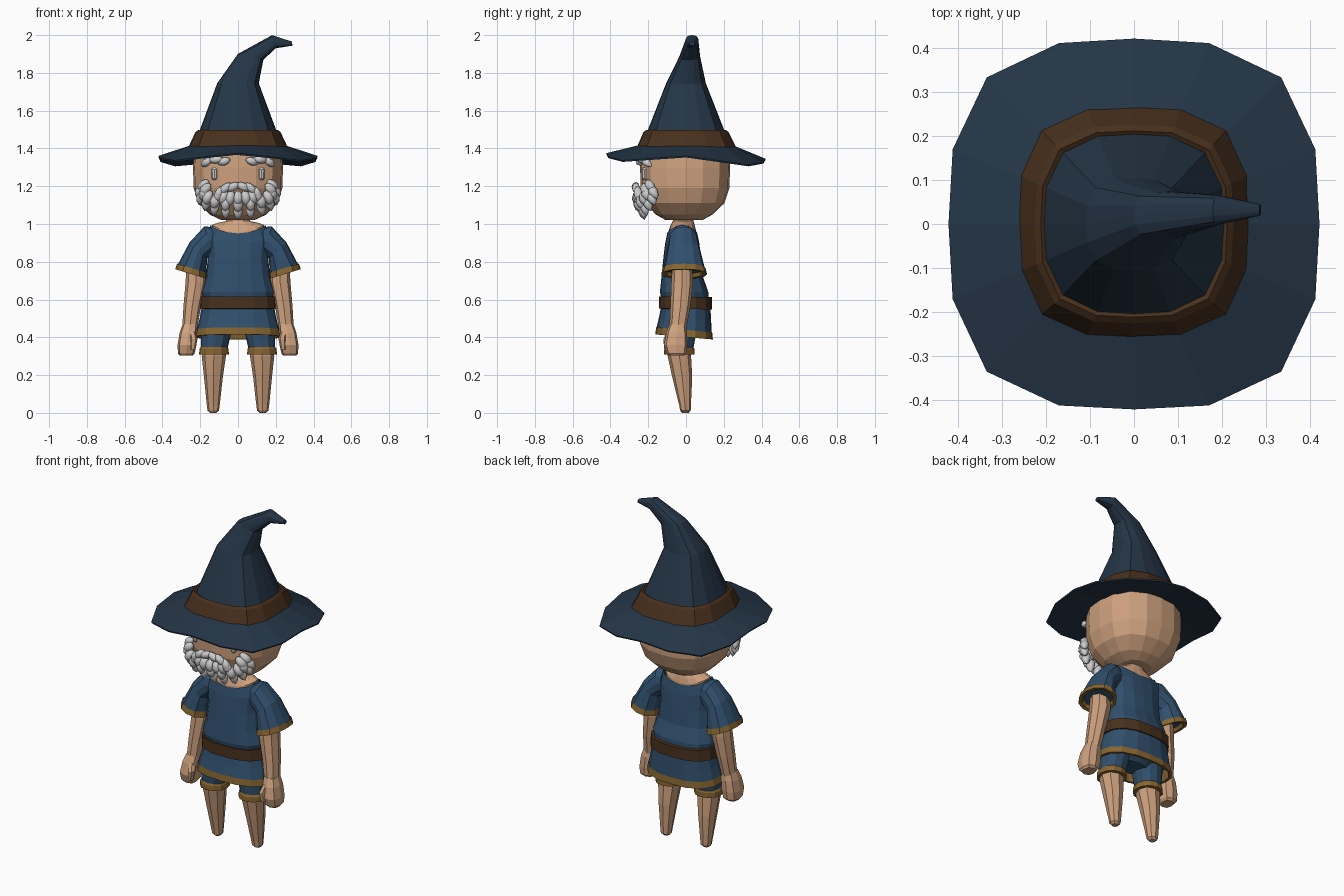
import bpy, bmesh
from math import sin, cos, pi, radians
from mathutils import Matrix, Vector, Euler


def material(name, rgb):
    m = bpy.data.materials.new(name)
    m.diffuse_color = (*rgb, 1)
    return m


HAT = material("hat_cloth", (.018, .036, .062))
BLUE = material("tunic_cloth", (.03, .078, .15))
SKIN = material("skin", (.62, .36, .21))
LEATHER = material("leather", (.065, .03, .012))
GOLD = material("gold_trim", (.24, .13, .03))
GREY = material("hair", (.55, .55, .55))
WHITE = material("eye_white", (.85, .85, .85))


def R(x, y, z, rx, ry=None, ty=0, tx=0, lift=0, drop=0):
    """One cross-section: centre, radii, tilt, raised sides, lowered corners."""
    return x, y, z, rx, ry or rx, ty, tx, lift, drop


def add_loft(bm, rings, n=16, p=2.6, mat=Matrix(), caps=(True, True), flip=1):
    """Bridge squarish rings into a skin."""
    loops = []
    for x, y, z, rx, ry, ty, tx, lift, drop in rings:
        rot = Euler((radians(tx), radians(ty), 0)).to_matrix()
        loop = []
        for i in range(n):
            a = 2 * pi * i / n
            c, s = cos(a), sin(a)
            r = (abs(c) ** p + abs(s) ** p) ** (-1 / p)
            v = rot @ Vector((rx * r * c, ry * r * s, lift * c * c - drop * sin(2 * a) ** 2))
            v += Vector((x, y, z))
            v.x *= flip
            loop.append(bm.verts.new(mat @ v))
        loops.append(loop)
    for a, b in zip(loops, loops[1:]):
        for i in range(n):
            j = (i + 1) % n
            bm.faces.new((a[i], a[j], b[j], b[i]))
    if caps[0]:
        bm.faces.new(loops[0])
    if caps[1]:
        bm.faces.new(loops[-1])


def finish(bm, name, mat, smooth=False):
    bmesh.ops.recalc_face_normals(bm, faces=bm.faces)
    for f in bm.faces:
        f.smooth = smooth
    me = bpy.data.meshes.new(name)
    bm.to_mesh(me)
    bm.free()
    me.materials.append(mat)
    ob = bpy.data.objects.new(name, me)
    bpy.context.collection.objects.link(ob)
    return ob


def loft(name, mat, rings, **kw):
    bm = bmesh.new()
    add_loft(bm, rings, **kw)
    return finish(bm, name, mat)


def pair(name, mat, rings, **kw):
    for side, s in (("right", 1), ("left", -1)):
        loft(f"{side}_{name}", mat, rings, flip=s, **kw)


# Hat
loft("hat_brim", HAT, [R(0, 0, 1.365, .19), R(0, 0, 1.352, .42, tx=-2, drop=.035),
                       R(0, 0, 1.36, .422, tx=-2, drop=.035), R(0, 0, 1.42, .24)], p=3)
loft("hat_cone", HAT, [R(0, 0, 1.41, .225), R(0, 0, 1.49, .205), R(0, 0, 1.745, .11, .105),
                       R(.067, .02, 1.885, .069, .055, ty=13),
                       R(.19, .032, 1.965, .036, .034, ty=74),
                       R(.287, .032, 1.955, .011, .013, ty=80)], p=2.9)
loft("hat_band", LEATHER, [R(0, 0, 1.395, .24), R(0, .003, 1.408, .262), R(0, 0, 1.485, .226),
                           R(0, 0, 1.497, .212), R(0, 0, 1.485, .195)], p=3.1)

# Head and neck
loft("head", SKIN, [R(0, -.01, 1.022, .09, .1), R(0, -.01, 1.05, .15), R(0, -.005, 1.11, .208),
                    R(0, -.005, 1.19, .235), R(0, -.005, 1.3, .238), R(0, -.005, 1.37, .234),
                    R(0, 0, 1.44, .19), R(0, 0, 1.47, .11)])
loft("neck", SKIN, [R(0, -.02, .93, .135, .075, lift=.04), R(0, -.02, .955, .138, .075, lift=.04),
                    R(0, -.018, .987, .105, .066, lift=.02), R(0, -.015, 1.015, .065, .055),
                    R(0, -.015, 1.05, .06, .055)], p=2.2)

# Tunic with belt and hem
loft("tunic_top", BLUE, [R(0, -.02, .95, .145, .08, lift=.045), R(0, -.02, .9, .172, .09, lift=.03),
                         R(0, -.02, .82, .16, .1), R(0, -.02, .72, .17, .11),
                         R(0, -.01, .64, .194, .128), R(0, -.005, .6, .185, .125)],
     caps=(False, True))
loft("belt", LEATHER, [R(0, -.003, .615, .18, .12), R(0, -.003, .615, .2, .14, tx=-1),
                       R(0, -.003, .55, .204, .141, tx=-1), R(0, -.003, .55, .18, .12)])
loft("tunic_skirt", BLUE, [R(0, 0, .58, .188, .128), R(0, -.005, .5, .203, .138, tx=-3),
                           R(0, -.01, .437, .219, .147, tx=-5)], caps=(True, False))
loft("skirt_trim", GOLD, [R(0, -.01, .44, .221, .149, tx=-5), R(0, -.01, .402, .228, .153, tx=-5),
                          R(0, -.01, .402, .212, .138, tx=-5), R(0, -.008, .46, .2, .13, tx=-5)],
     caps=(False, True))

# Sleeves
pair("sleeve", BLUE, [R(.13, -.015, .915, .07, .068, ty=-85), R(.155, -.015, .912, .078, .075, ty=-72),
                      R(.21, -.012, .86, .063, .088, ty=-42),
                      R(.245, -.01, .757, .08, .112, ty=-17)], n=12, p=2.3)
pair("sleeve_trim", GOLD, [R(.244, -.01, .766, .082, .114, ty=-17), R(.248, -.01, .735, .088, .121, ty=-17),
                           R(.246, -.01, .737, .072, .1, ty=-17), R(.24, -.01, .765, .062, .09, ty=-17)],
     n=12, p=2.3, caps=(False, True))

# Arms and hands
pair("arm", SKIN, [R(.22, -.02, .82, .05), R(.223, -.02, .69, .055, .058), R(.243, -.03, .56, .046, .053),
                   R(.255, -.043, .45, .04, .045)], n=8, p=2.2)
pair("hand", SKIN, [R(.255, -.045, .47, .038, .042), R(.263, -.05, .425, .046, .055),
                    R(.27, -.055, .36, .05, .062), R(.274, -.05, .315, .044, .052),
                    R(.274, -.05, .303, .034, .04)], n=8, p=3)
pair("thumb", SKIN, [R(.242, -.08, .43, .016, .02), R(.234, -.1, .39, .02, .022),
                     R(.24, -.1, .335, .014, .016)], n=6)

# Shorts
loft("shorts_seat", BLUE, [R(0, -.01, .55, .17, .115), R(0, -.015, .46, .175, .1),
                           R(0, -.02, .415, .09, .06)])
pair("shorts_leg", BLUE, [R(.1, -.02, .49, .085, .095), R(.118, -.03, .41, .079, .082),
                          R(.127, -.035, .335, .07, .073)], n=12, p=2.2)
pair("shorts_cuff", GOLD, [R(.126, -.035, .35, .07, .073), R(.127, -.035, .338, .077, .08),
                           R(.127, -.035, .31, .079, .081), R(.127, -.035, .31, .06)], n=12, p=2.2)

# Legs
pair("leg", SKIN, [R(.127, -.035, .36, .06), R(.128, -.035, .3, .064, .062), R(.13, -.02, .19, .05, .053),
                   R(.131, -.005, .04, .034, .031), R(.131, -.003, .012, .03, .028),
                   R(.131, -.003, 0, .017, .017)], n=8, p=2.3)


# Facial hair made of pointed tufts that follow the face
def face_y(x):
    return -.005 - .236 * (1 - min(.97, abs(x) / .238) ** 2.6) ** (1 / 2.6)


def tuft(bm, x, z, angle, length=.085, w=.026, out=.004):
    y = face_y(x) * (1 - 1.3 * max(0, 1.13 - z)) - out
    m = (Matrix.Translation((x, y, z)) @ Matrix.Rotation(x * 4, 4, 'Z')
         @ Matrix.Rotation(-radians(angle), 4, 'Y'))
    prof = [(.5, .35), (.3, .85), (0, 1), (-.28, .7), (-.5, .08)]
    add_loft(bm, [R(0, -.008 * (1 - 4 * t * t), t * length, w * k, w * k) for t, k in prof],
             n=8, p=2, mat=m)


beard = bmesh.new()
for count, span, rx, rz, w in ((13, 112, .198, .098, .025), (11, 105, .178, .062, .027),
                               (7, 62, .115, .03, .026)):
    for i in range(count):
        t = -span + 2 * span * i / (count - 1)
        a = radians(t)
        tuft(beard, rx * sin(a), 1.163 - rz * cos(a), t * .4, w=w, out=.012 if rz < .09 else .0)
finish(beard, "beard", GREY, True)

moustache = bmesh.new()
brows = bmesh.new()
for s in (1, -1):
    for x, z, a, l in ((.03, 1.195, 65, .08), (.07, 1.185, 48, .085), (.1, 1.16, 25, .08)):
        tuft(moustache, s * x, z, s * a, l, .022, .018)
    for x, z, a, l in ((.075, 1.33, 70, .07), (.12, 1.34, 85, .085), (.165, 1.325, 60, .075)):
        tuft(brows, s * x, z, s * a, l, .021, .002)
finish(moustache, "moustache", GREY, True)
finish(brows, "eyebrows", GREY, True)

# Eyes
ey = face_y(.125) + .004
pair("eye", WHITE, [R(.125, ey, 1.232, .007), R(.125, ey, 1.24, .014), R(.125, ey, 1.288, .016),
                    R(.125, ey, 1.298, .008)], n=8, p=2.2)
